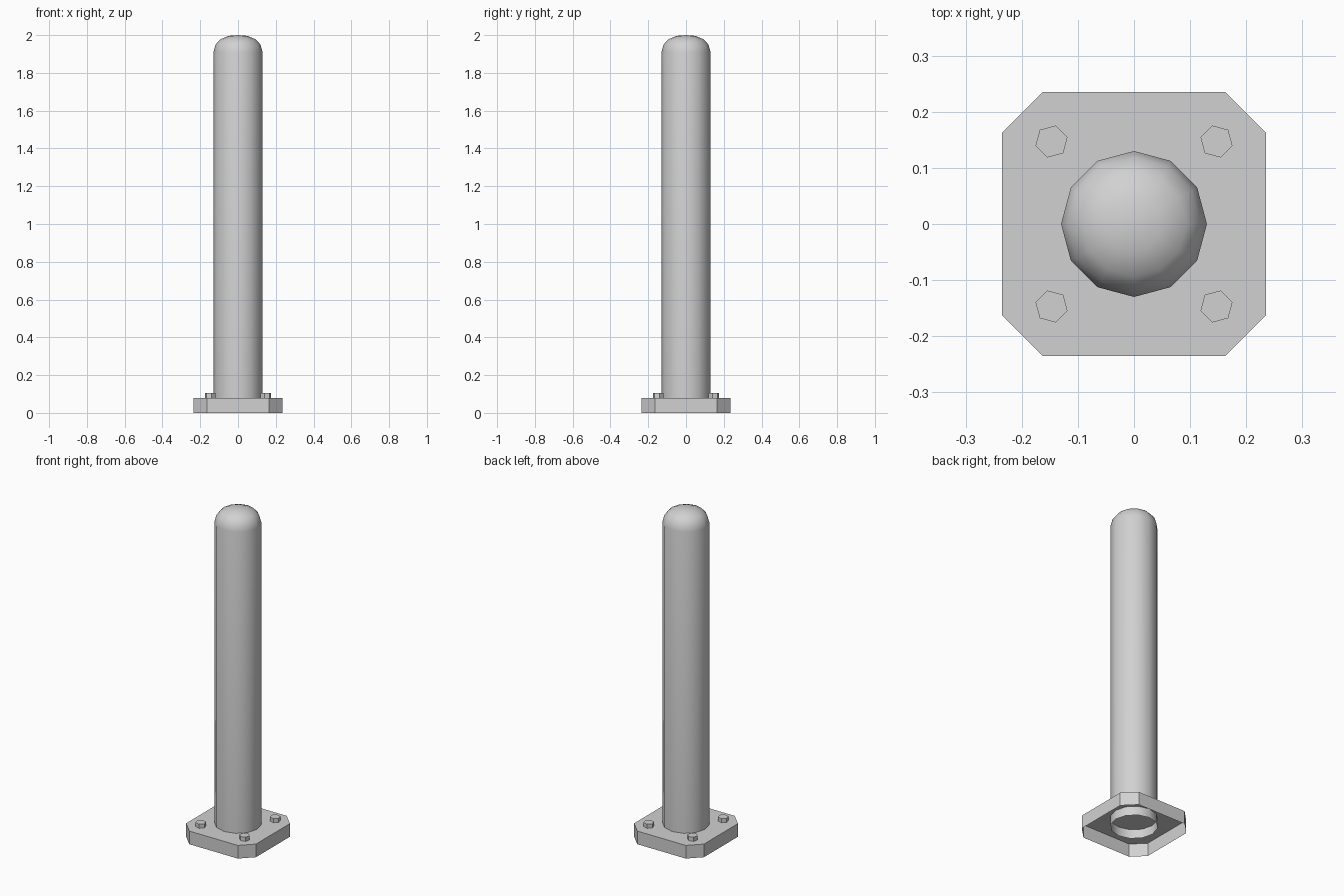
import bpy, bmesh, math
from mathutils import Matrix, Vector

cube = bpy.data.objects.get("Cube")
if cube:
    bpy.data.objects.remove(cube, do_unlink=True)

GREY = (0.64, 0.64, 0.64, 1.0)
metal = bpy.data.materials.new("light_grey_metal")
metal.use_nodes = True
metal.diffuse_color = GREY
metal.node_tree.nodes["Principled BSDF"].inputs["Base Color"].default_value = GREY


def make_object(name, bm):
    mesh = bpy.data.meshes.new(name)
    bm.to_mesh(mesh)
    bm.free()
    mesh.materials.append(metal)
    obj = bpy.data.objects.new(name, mesh)
    bpy.context.collection.objects.link(obj)
    return obj


def open_prism(outline, z0, z1):
    """Extrude an outline into walls and a top, leaving the underside open."""
    bm = bmesh.new()
    low = [bm.verts.new((x, y, z0)) for x, y in outline]
    high = [bm.verts.new((x, y, z1)) for x, y in outline]
    bm.faces.new(high)
    for i in range(len(low)):
        j = (i + 1) % len(low)
        bm.faces.new((low[i], low[j], high[j], high[i]))
    return bm


# Base plate: square with chamfered corners, hollow underneath
PLATE_TOP = 0.08
a, b = 0.235, 0.163
corners = []
for k in range(4):
    turn = Matrix.Rotation(k * math.pi / 2, 2)
    corners += [turn @ Vector(point) for point in ((a, b), (b, a))]
make_object("base_plate", open_prism(corners, 0, PLATE_TOP))

# Hexagonal bolt heads, one turned copy per corner
for k, label in enumerate(("back_left", "back_right", "front_right", "front_left")):
    hexagon = [(0.147 + 0.0295 * math.cos(math.radians(45 + 60 * i)),
                0.147 + 0.0295 * math.sin(math.radians(45 + 60 * i))) for i in range(6)]
    bm = open_prism(hexagon, PLATE_TOP, 0.105)
    bm.transform(Matrix.Rotation(k * math.pi / 2, 4, "Z"))
    make_object("bolt_" + label, bm)

# Post: twelve-sided tube with a rounded cap, open at the bottom
SIDES = 12
profile = [(0.13, 0.025), (0.13, 1.91), (0.119, 1.95), (0.093, 1.978), (0.05, 1.996)]
bm = bmesh.new()
rings = [[bm.verts.new((r * math.cos(math.tau * i / SIDES),
                        r * math.sin(math.tau * i / SIDES), z)) for i in range(SIDES)]
         for r, z in profile]
tip = bm.verts.new((0, 0, 2))
for i in range(SIDES):
    j = (i + 1) % SIDES
    for low, high in zip(rings, rings[1:]):
        bm.faces.new((low[i], low[j], high[j], high[i]))
    bm.faces.new((rings[-1][i], rings[-1][j], tip))
post = make_object("post", bm)
for poly in post.data.polygons:
    poly.use_smooth = True
